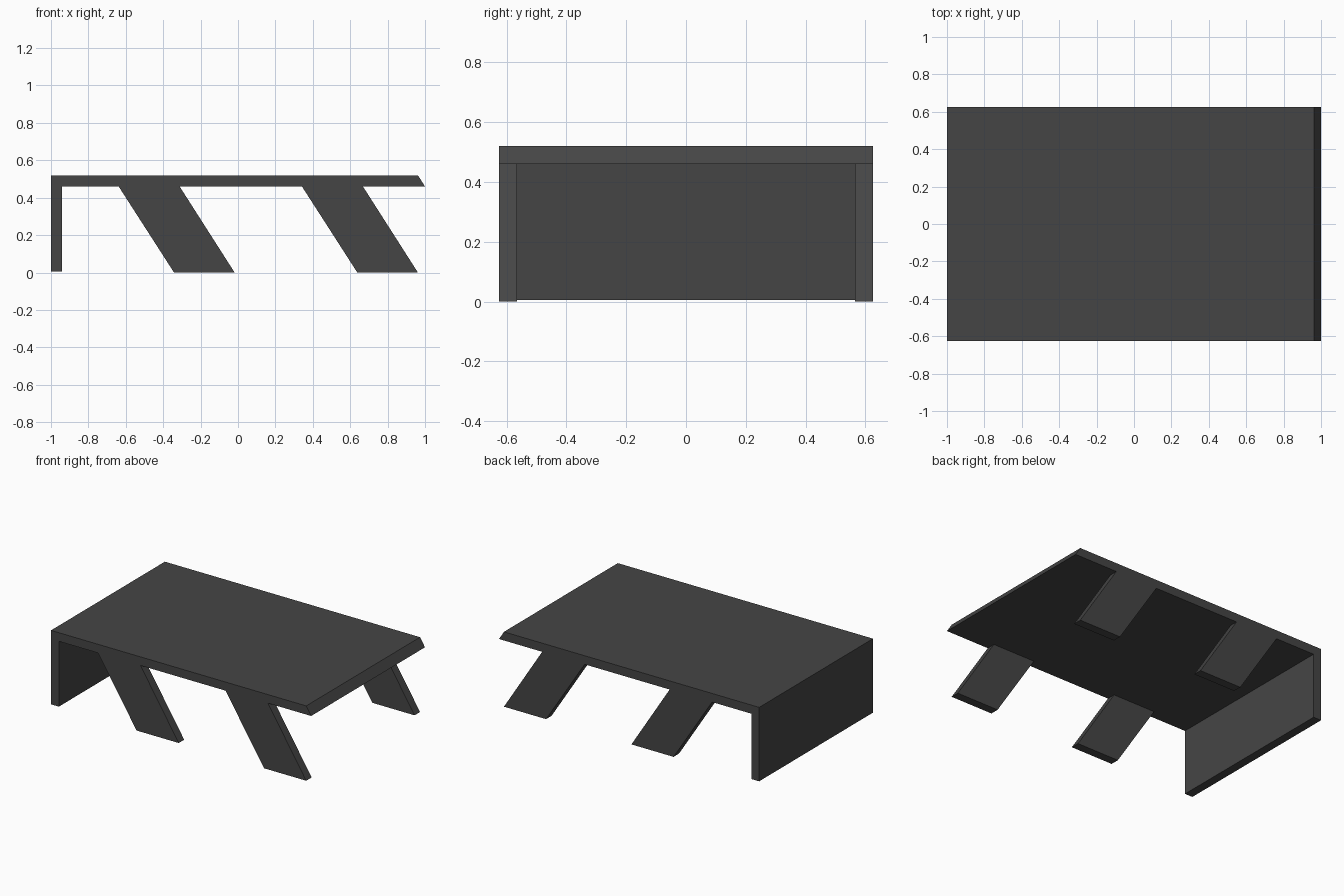
import bpy
import bmesh

if "Cube" in bpy.data.objects:
    bpy.data.objects.remove(bpy.data.objects["Cube"])

HALF_DEPTH = 0.625
LEG_THICKNESS = 0.06

mat = bpy.data.materials.new("dark_grey")
mat.diffuse_color = (0.06, 0.06, 0.06, 1)
mat.use_nodes = True
mat.node_tree.nodes["Principled BSDF"].inputs["Base Color"].default_value = mat.diffuse_color


def extrude_profile(name, profile, y0, y1):
    """Extrude an x-z outline from y0 to y1."""
    bm = bmesh.new()
    face = bm.faces.new([bm.verts.new((x, y0, z)) for x, z in profile])
    ret = bmesh.ops.extrude_face_region(bm, geom=[face])
    verts = [v for v in ret["geom"] if isinstance(v, bmesh.types.BMVert)]
    bmesh.ops.translate(bm, verts=verts, vec=(0, y1 - y0, 0))
    bmesh.ops.recalc_face_normals(bm, faces=bm.faces)
    mesh = bpy.data.meshes.new(name)
    bm.to_mesh(mesh)
    bm.free()
    mesh.materials.append(mat)
    obj = bpy.data.objects.new(name, mesh)
    bpy.context.collection.objects.link(obj)
    return obj


# Tabletop with bevelled right edge, folding down into the left end panel
extrude_profile("tabletop_and_end_panel", [
    (-1, 0.006), (-0.94, 0.006), (-0.94, 0.46),
    (1, 0.46), (0.962, 0.52), (-1, 0.52),
], -HALF_DEPTH, HALF_DEPTH)

# Slanted legs: two positions along x, front and back
for pos, dx in (("left", 0), ("right", 0.98)):
    outline = [(-0.342 + dx, 0), (-0.018 + dx, 0),
               (-0.312 + dx, 0.46), (-0.638 + dx, 0.46)]
    inner = HALF_DEPTH - LEG_THICKNESS
    extrude_profile(f"front_leg_{pos}", outline, -HALF_DEPTH, -inner)
    extrude_profile(f"back_leg_{pos}", outline, inner, HALF_DEPTH)
